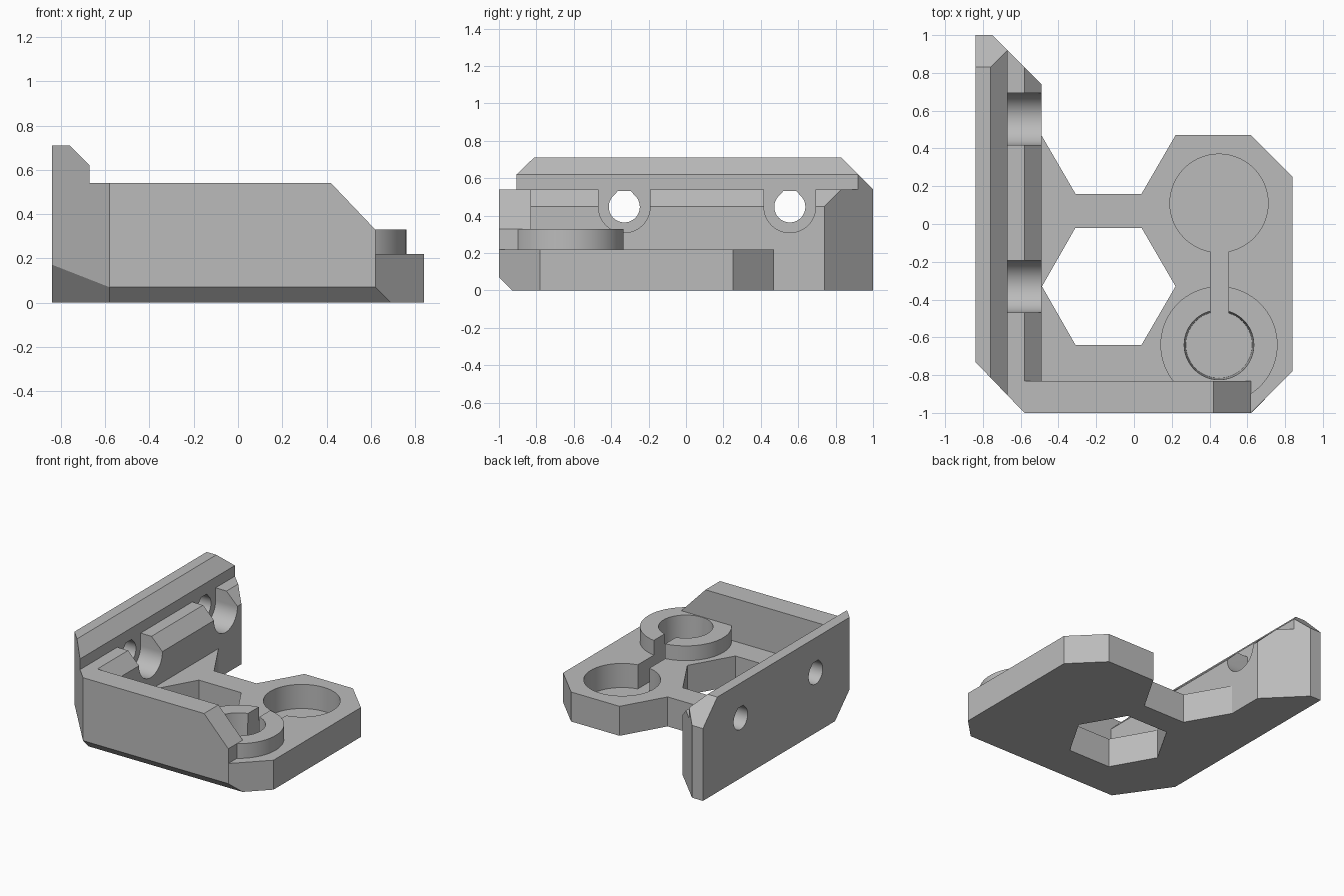
import bpy, bmesh
from math import sin, cos, pi, radians
from mathutils import Vector

cube = bpy.data.objects.get("Cube")
if cube:
    bpy.data.objects.remove(cube, do_unlink=True)

grey = bpy.data.materials.new("matte_grey")
grey.use_nodes = True
colour = (0.5, 0.5, 0.5, 1)
grey.diffuse_color = colour
grey.node_tree.nodes["Principled BSDF"].inputs["Base Color"].default_value = colour

PLACE = {"x": lambda a, b, c: (c, a, b),
         "y": lambda a, b, c: (a, c, b),
         "z": lambda a, b, c: (a, b, c)}


def prism(name, axis, points, low, high, trims=(), taper=None):
    """Extrude a profile along an axis, then cut away the outside of each plane.
    taper = (centre, scale) shrinks the low end."""
    bm = bmesh.new()
    rings = []
    for c in (low, high):
        pts = points
        if taper and c == low:
            (u, v), s = taper
            pts = [(u + (a - u) * s, v + (b - v) * s) for a, b in points]
        rings.append([bm.verts.new(PLACE[axis](a, b, c)) for a, b in pts])
    n = len(points)
    bm.faces.new(rings[0])
    bm.faces.new(rings[1])
    for i in range(n):
        j = (i + 1) % n
        bm.faces.new((rings[0][i], rings[0][j], rings[1][j], rings[1][i]))
    for point, normal in trims:
        bmesh.ops.bisect_plane(bm, geom=bm.verts[:] + bm.edges[:] + bm.faces[:], dist=1e-5,
                               plane_co=point, plane_no=Vector(normal).normalized(),
                               clear_outer=True)
        bmesh.ops.holes_fill(bm, edges=[e for e in bm.edges if e.is_boundary], sides=0)
    bmesh.ops.recalc_face_normals(bm, faces=bm.faces)
    mesh = bpy.data.meshes.new(name)
    bm.to_mesh(mesh)
    bm.free()
    mesh.materials.append(grey)
    obj = bpy.data.objects.new(name, mesh)
    bpy.context.collection.objects.link(obj)
    return obj


def arc(u, v, r, start=0, end=360, steps=72, closed=True):
    count = steps if closed else steps + 1
    angles = [radians(start + (end - start) * i / steps) for i in range(count)]
    return [(u + r * cos(t), v + r * sin(t)) for t in angles]


def rect(a0, b0, a1, b1):
    return [(a0, b0), (a1, b0), (a1, b1), (a0, b1)]


def combine(target, tool, operation):
    mod = target.modifiers.new(operation.lower(), "BOOLEAN")
    mod.operation = operation
    mod.solver = "EXACT"
    mod.object = tool
    bpy.context.view_layer.objects.active = target
    bpy.ops.object.modifier_apply(modifier=mod.name)
    bpy.data.objects.remove(tool, do_unlink=True)


# Planes shared by the parts: front left corner, its sloped underside, front bottom bevel
front_trims = [((-0.84, -0.73, 0), (-0.27, -0.26, 0)),
               ((-0.58, -1, 0.07), (-1.43, -1, -1)),
               ((0, -0.93, 0), (0, -1, -1))]

# Base plate with a hexagonal window and a matching bite at the back
bracket = prism("bracket", "z", [
    (-0.6, -1), (0.62, -1), (0.84, -0.78), (0.84, 0.25), (0.62, 0.47), (0.22, 0.47),
    (0.04, 0.16), (-0.31, 0.16), (-0.5, 0.487), (-0.6, 0.487)], 0, 0.22, front_trims)
window = [(-0.487, -0.33), (-0.31, -0.64), (0.04, -0.64),
          (0.22, -0.33), (0.04, -0.02), (-0.31, -0.02)]
combine(bracket, prism("hex_window", "z", window, -0.2, 0.4), "DIFFERENCE")

# Round socket collar
socket = (0.45, -0.64)
combine(bracket, prism("socket_collar", "z", arc(*socket, 0.31), 0.1, 0.33), "UNION")

# Pocket, socket bore and the slot that joins them
combine(bracket, prism("pocket", "z", arc(0.45, 0.11, 0.26), 0.04, 0.6), "DIFFERENCE")
combine(bracket, prism("socket_bore", "z", arc(*socket, 0.185), 0.04, 0.33 + 0.02,
                       taper=(socket, 0.95)), "DIFFERENCE")
combine(bracket, prism("slot", "z", rect(0.405, -0.64, 0.5, 0.11), 0.04, 0.6), "DIFFERENCE")

# Front wall with a sloped end
front_wall = prism("front_wall", "y", [
    (-0.6, 0), (0.62, 0), (0.62, 0.33), (0.42, 0.54), (-0.6, 0.54)],
    -1, -0.83, front_trims)
combine(bracket, front_wall, "UNION")

# Side wall with a bevelled inner ledge and cut back corner
side_wall = prism("side_wall", "y", [
    (-0.84, 0), (-0.49, 0), (-0.49, 0.45), (-0.58, 0.54), (-0.67, 0.54),
    (-0.67, 0.62), (-0.76, 0.71), (-0.84, 0.71)], -1, 1,
    front_trims + [((-0.49, 0.74, 0), (1, 1, 0)), ((0, 0.83, 0.71), (0, 1, 1))])

# Bolt recesses in the ledge and flat-topped bolt holes through the wall
for y in (-0.33, 0.555):
    z = 0.447
    recess = arc(y, z, 0.138, 180, 360, 36, False) + [(y + 0.138, 0.8), (y - 0.138, 0.8)]
    combine(side_wall, prism("bolt_recess", "x", recess, -0.67, -0.4), "DIFFERENCE")
    hole = arc(y, z, 0.083, 135, 405, 48, False) + [(y + 0.033, z + 0.086),
                                                    (y - 0.033, z + 0.086)]
    combine(side_wall, prism("bolt_hole", "x", hole, -1, -0.6), "DIFFERENCE")

combine(bracket, side_wall, "UNION")

# Smooth the round parts and keep the corners crisp
bpy.ops.object.select_all(action="DESELECT")
bracket.select_set(True)
bpy.context.view_layer.objects.active = bracket
bpy.ops.object.shade_smooth_by_angle(angle=radians(25))
